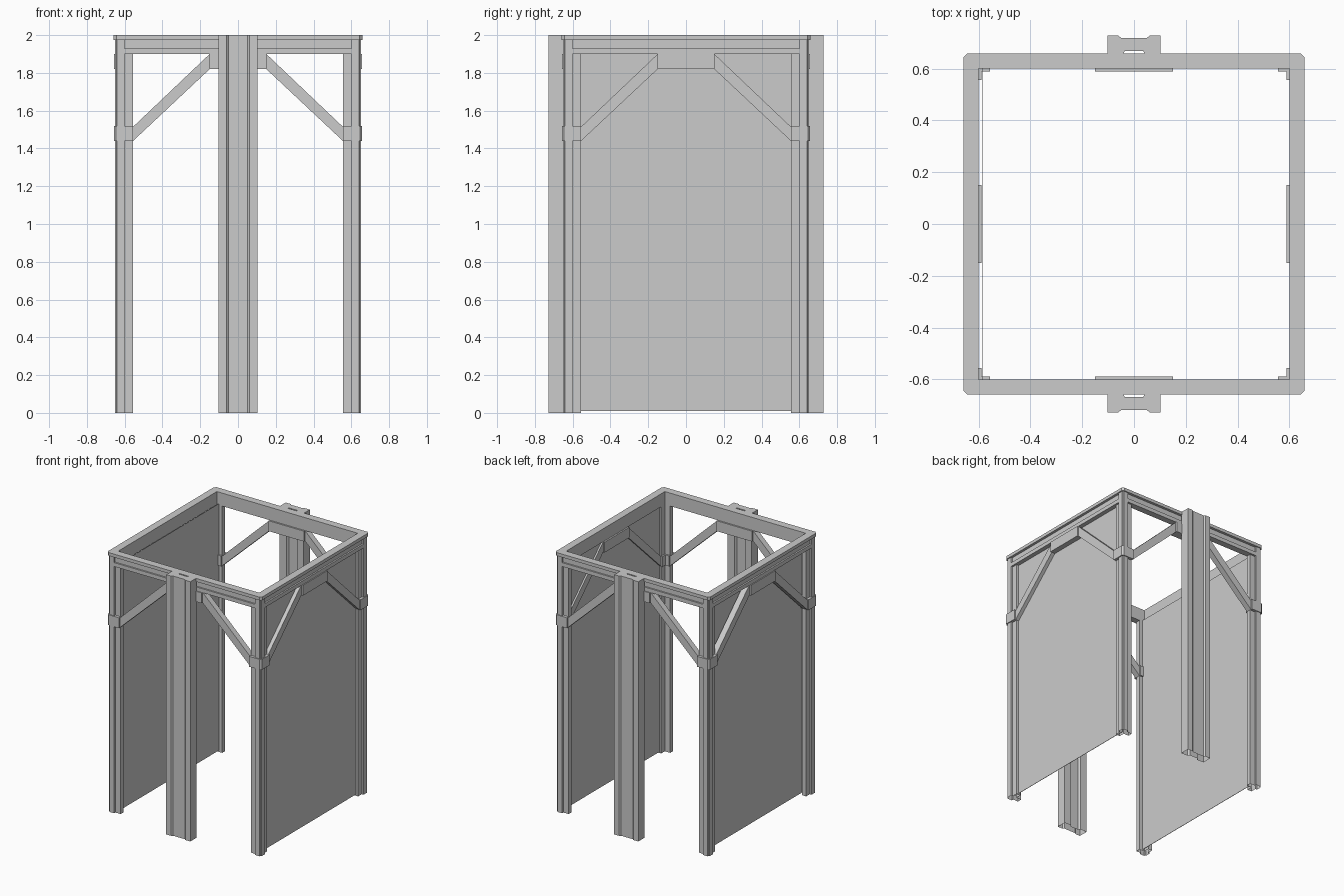
import bpy, bmesh

if "Cube" in bpy.data.objects:
    bpy.data.objects.remove(bpy.data.objects["Cube"])

def prism(name, pts, lo, hi, axis='Z', mirror='', open_base=False):
    """Sweep a 2D outline along an axis, optionally mirrored across x and/or y."""
    place = {'Z': lambda a, b, t: (a, b, t),
             'X': lambda a, b, t: (t, a, b),
             'Y': lambda a, b, t: (a, t, b)}[axis]
    bm = bmesh.new()
    low = [bm.verts.new(place(a, b, lo)) for a, b in pts]
    high = [bm.verts.new(place(a, b, hi)) for a, b in pts]
    n = len(pts)
    for i in range(n):
        j = (i + 1) % n
        bm.faces.new((low[i], low[j], high[j], high[i]))
    bm.faces.new(high)
    if not open_base:
        bm.faces.new(low[::-1])
    bmesh.ops.recalc_face_normals(bm, faces=bm.faces)
    me = bpy.data.meshes.new(name)
    bm.to_mesh(me)
    bm.free()
    ob = bpy.data.objects.new(name, me)
    bpy.context.collection.objects.link(ob)
    if mirror:
        m = ob.modifiers.new("Mirror", 'MIRROR')
        m.use_axis = ('X' in mirror, 'Y' in mirror, False)
        m.use_mirror_merge = False
    return ob

def rect(a0, a1, b0, b1):
    return [(a0, b0), (a1, b0), (a1, b1), (a0, b1)]

def symmetric(half):
    """Complete an outline that is mirrored across its first coordinate."""
    return half + [(-a, b) for a, b in reversed(half)]

# Corner posts: hollow L profiles, open at the foot
leg = [(0.60, 0.60), (0.60, 0.555), (0.635, 0.555), (0.635, 0.60),
       (0.65, 0.60), (0.65, 0.64), (0.643, 0.643)]
post = leg + [(b, a) for a, b in reversed(leg[1:-1])]
prism("corner_posts", post, 0, 2, mirror='XY', open_base=True)

# Collars where the braces meet the posts
collar = [(0.588, 0.588), (0.588, 0.555), (0.657, 0.555), (0.657, 0.645),
          (0.645, 0.657), (0.555, 0.657), (0.555, 0.588)]
prism("post_collars", collar, 1.44, 1.52, mirror='XY')

# Top frame beams with a groove along the outer face
beam = [(0.60, 1.90), (0.65, 1.90), (0.65, 1.93), (0.638, 1.93),
        (0.638, 1.975), (0.658, 1.975), (0.658, 2.0), (0.60, 2.0)]
prism("front_back_beams", beam, -0.60, 0.60, 'X', 'Y')
prism("side_beams", beam, -0.60, 0.60, 'Y', 'X')
# Corner caps joining the upper lips
prism("frame_corners", [(0.60, 0.60), (0.658, 0.60), (0.658, 0.643), (0.643, 0.658), (0.60, 0.658)],
      1.975, 2.0, mirror='XY')

# Blocks at the middle of each beam, and the diagonal braces
block = rect(-0.15, 0.15, 1.82, 1.90)
prism("front_back_blocks", block, 0.588, 0.657, 'Y', 'Y')
prism("side_blocks", block, 0.588, 0.657, 'X', 'X')
brace = [(0.15, 1.82), (0.15, 1.90), (0.555, 1.515), (0.555, 1.44)]
prism("front_back_braces", brace, 0.60, 0.645, 'Y', 'XY')
prism("side_braces", brace, 0.60, 0.645, 'X', 'XY')

# Central columns standing outside the front and back beams
column = symmetric([(0.035, 0.668), (0.045, 0.652), (0.103, 0.652),
                    (0.103, 0.727), (0.06, 0.727), (0.05, 0.718)])
prism("centre_columns", column, 0, 2, mirror='Y', open_base=True)

# Side panels: left one inside the braces, right one between their faces
prism("left_panel", rect(-0.60, 0.60, 0.01, 1.91), -0.587, -0.584, 'X')
prism("right_panel", rect(-0.60, 0.60, 0.01, 1.91), 0.613, 0.616, 'X')
